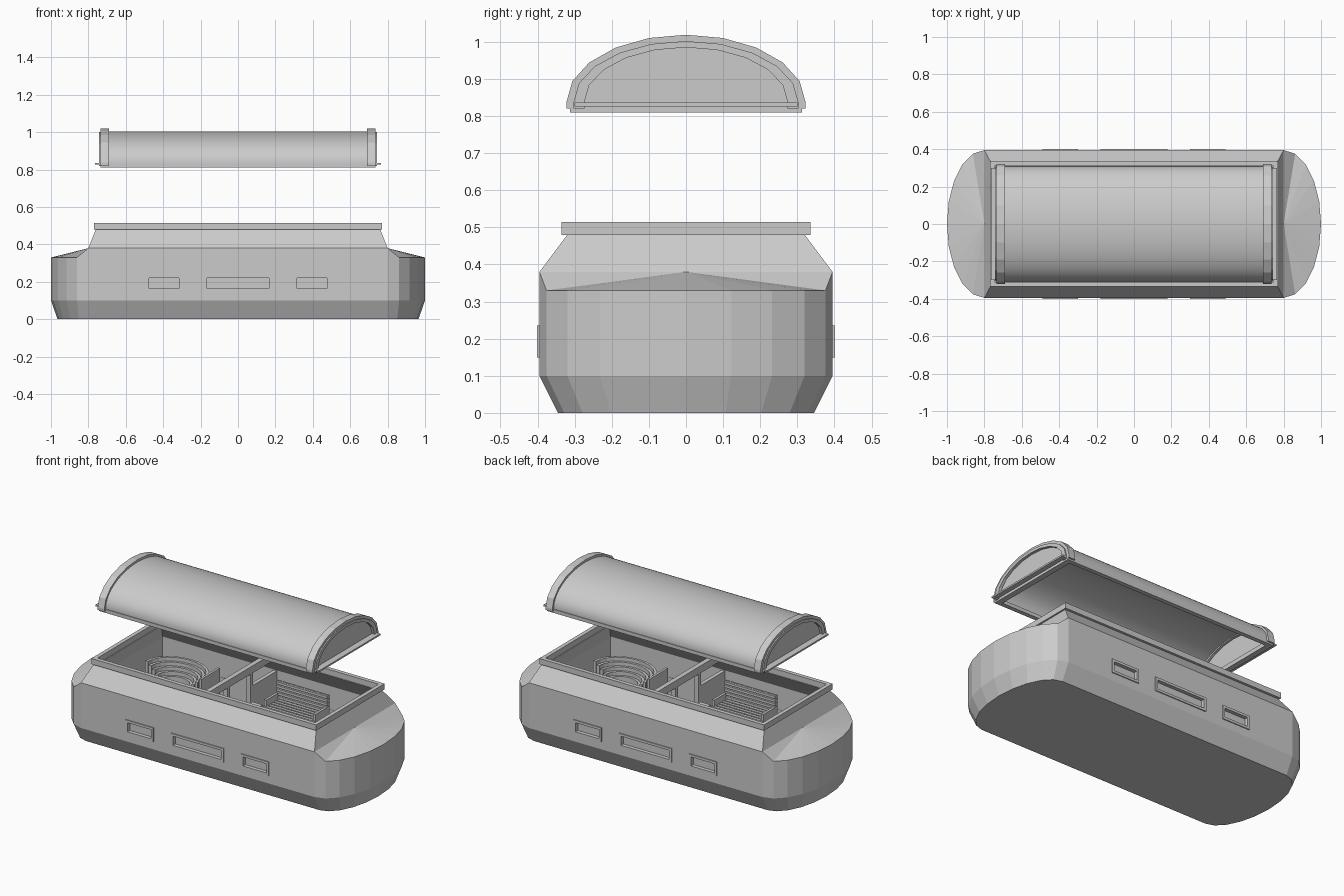
import bpy, bmesh, math

if "Cube" in bpy.data.objects:
    bpy.data.objects.remove(bpy.data.objects["Cube"])


def finish(name, bm, smooth=False):
    bmesh.ops.recalc_face_normals(bm, faces=bm.faces)
    me = bpy.data.meshes.new(name)
    bm.to_mesh(me)
    bm.free()
    ob = bpy.data.objects.new(name, me)
    bpy.context.collection.objects.link(ob)
    if smooth:
        bpy.ops.object.select_all(action='DESELECT')
        ob.select_set(True)
        bpy.context.view_layer.objects.active = ob
        bpy.ops.object.shade_smooth_by_angle(angle=math.radians(25))
    return ob


def bridge(bm, a, b):
    n = len(a)
    for i in range(n):
        bm.faces.new((a[i], a[(i + 1) % n], b[(i + 1) % n], b[i]))


def loft(name, loops, cyclic=False, smooth=False):
    bm = bmesh.new()
    rings = [[bm.verts.new(p) for p in lp] for lp in loops]
    for a, b in zip(rings, rings[1:]):
        bridge(bm, a, b)
    if cyclic:
        bridge(bm, rings[-1], rings[0])
    else:
        bm.faces.new(rings[0])
        bm.faces.new(rings[-1])
    return finish(name, bm, smooth)


def rect(x, y, z):
    return [(x, y, z), (-x, y, z), (-x, -y, z), (x, -y, z)]


def box(name, x0, x1, y0, y1, z0, z1):
    return loft(name, [[(x0, y0, z), (x1, y0, z), (x1, y1, z), (x0, y1, z)] for z in (z0, z1)])


def frame(name, xo, yo, xi, yi, z0, z1):
    return loft(name, [rect(xo, yo, z0), rect(xo, yo, z1), rect(xi, yi, z1), rect(xi, yi, z0)], True)


def outline(a, b, z):
    # two half-ellipse ends joined by straight sides
    pts = []
    for s in (1, -1):
        for i in range(11):
            t = math.radians(-90 + 18 * i)
            pts.append((s * (0.8 + a * math.cos(t)), s * b * math.sin(t), z))
    return pts


# hull: rounded ends, sloped shoulders and a hollow interior
bm = bmesh.new()
top = [(x, y, 0.38 if i % 11 in (0, 10) else 0.33)
       for i, (x, y, z) in enumerate(outline(0.2, 0.395, 0))]
base, mid, top = [[bm.verts.new(p) for p in lp]
                  for lp in (outline(0.165, 0.345, 0), outline(0.2, 0.395, 0.1), top)]
bm.faces.new(base)
bridge(bm, base, mid)
bridge(bm, mid, top)
rims = [[bm.verts.new(p) for p in rect(*r)] for r in
        ((0.76, 0.32, 0.48), (0.74, 0.305, 0.48), (0.775, 0.37, 0.38), (0.775, 0.37, 0.1))]
for a, b in zip(rims, rims[1:]):
    bridge(bm, a, b)
bm.faces.new(rims[-1])
rim = rims[0]
for k, s in ((0, 1), (11, -1)):
    c = bm.verts.new((s * 0.8, 0, 0.38))
    for i in range(10):
        bm.faces.new((c, top[k + i], top[k + i + 1]))
    lo, hi = (rim[3], rim[0]) if s > 0 else (rim[1], rim[2])
    bm.faces.new((top[k], c, lo))
    bm.faces.new((c, hi, lo))
    bm.faces.new((c, top[k + 10], hi))
bm.faces.new((top[10], top[11], rim[1], rim[0]))
bm.faces.new((top[21], top[0], rim[3], rim[2]))
hull = finish("hull", bm)

# side windows: openings, frames and recessed panes
for x, hw in ((-0.395, 0.095), (0, 0.18), (0.395, 0.095)):
    cutter = box("window_cutter", x - hw + 0.008, x + hw - 0.008, -0.6, 0.6, 0.158, 0.227)
    cutter.hide_render = True
    mod = hull.modifiers.new("window", 'BOOLEAN')
    mod.operation = 'DIFFERENCE'
    mod.solver = 'EXACT'
    mod.object = cutter
    bpy.context.view_layer.objects.active = hull
    bpy.ops.object.modifier_apply(modifier=mod.name)
    bpy.data.objects.remove(cutter)
    for s in (-1, 1):
        def ring(w, h, y):
            return [(x + u * w, s * y, 0.1925 + v * h) for u, v in ((-1, -1), (1, -1), (1, 1), (-1, 1))]
        loft("window_frame", [ring(hw, 0.043, 0.368), ring(hw, 0.043, 0.401),
                              ring(hw - 0.015, 0.028, 0.401), ring(hw - 0.015, 0.028, 0.368)], True)
        box("window_pane", x - hw + 0.01, x + hw - 0.01, *sorted((s * 0.37, s * 0.378)), 0.155, 0.23)

# rim round the opening
frame("hull_rim", 0.77, 0.335, 0.745, 0.31, 0.48, 0.515)

# cross divider with a doorway
box("divider_beam", -0.015, 0.015, -0.31, 0.31, 0.46, 0.505)
for s in (-1, 1):
    box("divider_panel", -0.012, 0.012, *sorted((s * 0.12, s * 0.365)), 0.1, 0.38)
    box("divider_post", -0.015, 0.015, *sorted((s * 0.1, s * 0.125)), 0.1, 0.46)


def arc(cx, cy, r, n=12):
    return [(cx + r * math.cos(math.pi * i / n), cy + r * 0.8 * math.sin(math.pi * i / n))
            for i in range(n + 1)]


# furniture, repeated with half-turn symmetry
def furniture(s):
    def fbox(name, x0, x1, y0, y1, z0, z1):
        box(name, *sorted((s * x0, s * x1)), *sorted((s * y0, s * y1)), z0, z1)
    # straight slatted bench
    fbox("bench_seat", 0.06, 0.41, 0.16, 0.3, 0.22, 0.24)
    for i in range(5):
        y = 0.165 + i * 0.027
        fbox("bench_seat_slat", 0.06, 0.41, y, y + 0.018, 0.24, 0.25)
        z = 0.255 + i * 0.022
        fbox("bench_back_slat", 0.06, 0.41, 0.285, 0.3, z, z + 0.015)
    fbox("bench_back", 0.06, 0.41, 0.298, 0.308, 0.22, 0.36)
    for x in (0.06, 0.395):
        for y in (0.16, 0.285):
            fbox("bench_leg", x, x + 0.015, y, y + 0.015, 0.1, 0.22)
        fbox("bench_arm", x, x + 0.015, 0.17, 0.3, 0.24, 0.29)
    # curved stepped couch
    for i in range(5):
        r = 0.09 + i * 0.024
        pts = arc(-0.53, 0.14, r + 0.018) + arc(-0.53, 0.14, r)[::-1]
        loft("curved_couch_slat", [[(s * x, s * y, z) for x, y in pts]
                                   for z in (0.2, 0.25 + i * 0.02)])
    fbox("couch_side_panel", -0.335, -0.32, 0.1, 0.28, 0.1, 0.34)
    # small console
    fbox("console_post", 0.08, 0.11, 0.0, 0.03, 0.1, 0.3)
    fbox("console_top", 0.06, 0.13, -0.025, 0.055, 0.3, 0.32)


for s in (1, -1):
    furniture(s)


# barrel lid
def arch(a, b, n=10, foot=0.82):
    e = [(a * math.cos(math.pi * i / n), 0.838 + b * math.sin(math.pi * i / n)) for i in range(n + 1)]
    return [(a, foot)] + e + [(-a, foot)]


def prism_x(name, pts, x0, x1, smooth=False):
    return loft(name, [[(x, y, z) for y, z in pts] for x in (x0, x1)], smooth=smooth)


prism_x("lid_shell", arch(0.308, 0.166, 32) + arch(0.295, 0.153, 32)[::-1], -0.7, 0.7, True)
frame("lid_base_frame", 0.735, 0.312, 0.7, 0.285, 0.81, 0.832)
for s in (-1, 1):
    prism_x("lid_end_band", arch(0.322, 0.181) + arch(0.3, 0.162)[::-1], *sorted((s * 0.69, s * 0.735)))
    prism_x("lid_end_frame", arch(0.303, 0.164) + arch(0.274, 0.147)[::-1], *sorted((s * 0.7, s * 0.742)))
    prism_x("lid_end_pane", arch(0.28, 0.15), *sorted((s * 0.715, s * 0.725)))
    box("lid_end_ledge", *sorted((s * 0.7, s * 0.765)), -0.3, 0.3, 0.826, 0.836)
